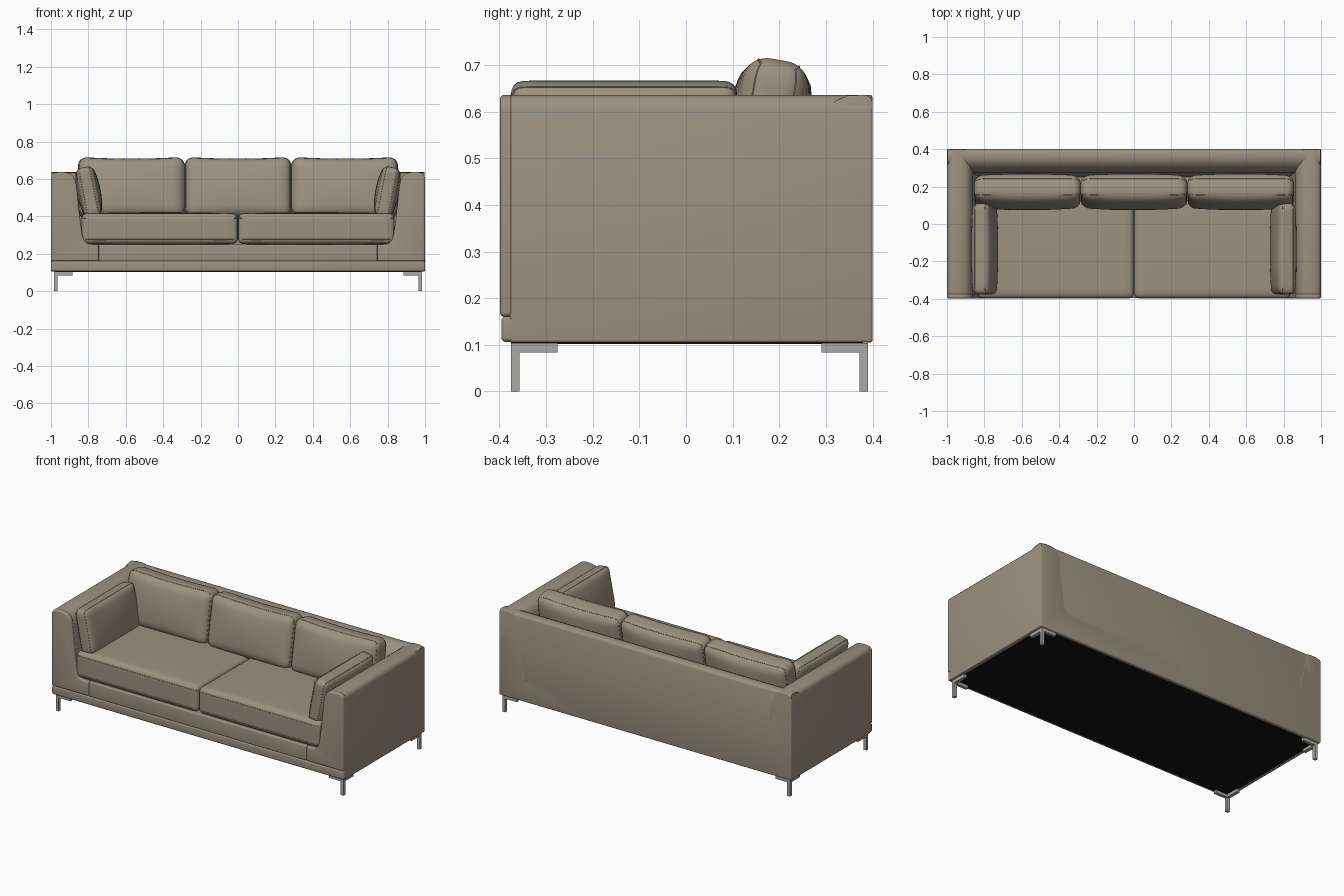
import bpy, bmesh, math
from mathutils import Vector, Euler

cube = bpy.data.objects.get("Cube")
if cube:
    bpy.data.objects.remove(cube, do_unlink=True)


def material(name, rgb, rough):
    m = bpy.data.materials.new(name)
    m.use_nodes = True
    m.diffuse_color = (*rgb, 1)
    bsdf = m.node_tree.nodes["Principled BSDF"]
    bsdf.inputs["Base Color"].default_value = (*rgb, 1)
    bsdf.inputs["Roughness"].default_value = rough
    return m


FABRIC = material("taupe fabric", (0.33, 0.285, 0.22), 0.9)
METAL = material("brushed metal", (0.4, 0.4, 0.38), 0.5)
LINING = material("black lining", (0.006, 0.006, 0.006), 0.9)


def finish(name, bm, mat, angle=40):
    bmesh.ops.recalc_face_normals(bm, faces=bm.faces)
    me = bpy.data.meshes.new(name)
    bm.to_mesh(me)
    bm.free()
    me.materials.append(mat)
    me.shade_smooth()
    me.set_sharp_from_angle(angle=math.radians(angle))
    ob = bpy.data.objects.new(name, me)
    bpy.context.collection.objects.link(ob)
    return ob


def round_edges(bm, radius, segments=4):
    bmesh.ops.recalc_face_normals(bm, faces=bm.faces)
    sharp = [e for e in bm.edges if e.calc_face_angle(0) > math.radians(50)]
    bmesh.ops.bevel(bm, geom=sharp, offset=radius, segments=segments,
                    profile=0.5, affect='EDGES', clamp_overlap=True)


def extrude(name, profile, axis, start, end, radius, mat=FABRIC):
    """Extrude a closed profile along x (profile is y,z) or y (profile is x,z)."""
    bm = bmesh.new()
    place = (lambda a, b: (start, a, b)) if axis == 'x' else (lambda a, b: (a, start, b))
    face = bm.faces.new([bm.verts.new(place(a, b)) for a, b in profile])
    moved = bmesh.ops.extrude_face_region(bm, geom=[face])["geom"]
    step = (end - start, 0, 0) if axis == 'x' else (0, end - start, 0)
    bmesh.ops.translate(bm, vec=step, verts=[v for v in moved if isinstance(v, bmesh.types.BMVert)])
    if radius:
        round_edges(bm, radius)
    return finish(name, bm, mat)


def box(name, x, y, z, radius=0.0, mat=FABRIC):
    profile = [(x[0], z[0]), (x[1], z[0]), (x[1], z[1]), (x[0], z[1])]
    return extrude(name, profile, 'y', y[0], y[1], radius, mat)


def cushion(name, half, radius, puff, place, turn, sag=0.0):
    """Rounded box swollen along its local z, with a welt along both seams."""
    half = Vector(half)

    def shape(p):
        q = Vector([math.sin(c * math.pi / 2) * h for c, h in zip(p, half)])
        core = Vector([max(-h + radius, min(h - radius, c)) for c, h in zip(q, half)])
        d = q - core
        if d.length > 1e-6:
            q = core + d.normalized() * radius
        u, v = q.x / half.x, q.y / half.y
        q.z *= 1 + puff * (1 - u * u) * (1 - v * v)
        q.y -= sag * (1 - u * u) * max(v, 0)
        return q

    bm = bmesh.new()
    bmesh.ops.create_cube(bm, size=2)
    bmesh.ops.subdivide_edges(bm, edges=bm.edges[:], cuts=17, use_grid_fill=True)
    for v in bm.verts:
        v.co = shape(v.co)
    ob = finish(name, bm, FABRIC, 60)
    ob.location, ob.rotation_euler = place, turn

    # Welts follow the cushion outline near its two large faces
    n = 16
    steps = [-1 + 2 * i / n for i in range(n)]
    outline = ([(t, -1) for t in steps] + [(1, t) for t in steps]
               + [(-t, 1) for t in steps] + [(-1, -t) for t in steps])
    curve = bpy.data.curves.new(name + "_welt", 'CURVE')
    curve.dimensions = '3D'
    curve.bevel_depth = 0.0018
    curve.bevel_resolution = 1
    for w in (-0.5, 0.5):
        spline = curve.splines.new('POLY')
        spline.points.add(len(outline) - 1)
        spline.use_cyclic_u = True
        for point, (a, b) in zip(spline.points, outline):
            point.co = (*shape((a, b, w)), 1)
    curve.materials.append(FABRIC)
    welt = bpy.data.objects.new(name + "_welt", curve)
    bpy.context.collection.objects.link(welt)
    welt.location, welt.rotation_euler = place, turn


def mirrored(points, side):
    return [(side * x, z) for x, z in points]


# Inner line of an arm, from the seat deck up over the rounded top
inner = [(0.775, 0.25), (0.805, 0.255), (0.822, 0.27), (0.832, 0.3), (0.845, 0.4),
         (0.862, 0.56), (0.868, 0.59), (0.88, 0.615), (0.9, 0.63), (0.93, 0.636)]
outer = [(0.965, 0.636), (0.985, 0.631), (0.996, 0.62), (1.0, 0.605)]
arm_line = inner + outer

# Main shell: base and both arms in one U-shaped profile
shell = [(1.0, 0.105)] + arm_line[::-1] + mirrored(arm_line, -1) + [(-1.0, 0.105)]
extrude("frame_shell", shell, 'y', -0.378, 0.40, 0.006)

# Backrest with a sloping inner face
back = [(0.40, 0.11), (0.40, 0.62), (0.396, 0.63), (0.385, 0.636), (0.345, 0.634),
        (0.32, 0.622), (0.295, 0.595), (0.275, 0.55), (0.25, 0.25), (0.25, 0.11)]
extrude("backrest", back, 'x', -0.998, 0.998, 0.003)

# Front upholstery: arm facings, apron and lower rail
for side, label in ((1, "left"), (-1, "right")):
    facing = mirrored([(0.745, 0.16), (0.745, 0.25)] + arm_line + [(1.0, 0.16)], side)
    extrude(label + "_arm_facing", facing, 'y', -0.399, -0.37, 0.01)
box("front_apron", (-0.745, 0.745), (-0.396, -0.37), (0.16, 0.25), 0.006)
box("front_rail", (-1, 1), (-0.396, -0.36), (0.106, 0.161), 0.01)

# Dark lining under the frame
box("underside_lining", (-0.975, 0.975), (-0.375, 0.38), (0.102, 0.108), 0, LINING)

# Seat cushions
for side, label in ((1, "left"), (-1, "right")):
    cushion(label + "_seat_cushion", (0.418, 0.28, 0.082), 0.03, 0.08,
            (side * 0.419, -0.118, 0.334), (0, 0, 0))

# Back cushions, leaning against the backrest
for x, label in ((-0.57, "right"), (0, "middle"), (0.57, "left")):
    cushion(label + "_back_cushion", (0.286, 0.165, 0.068), 0.05, 0.33,
            (x, 0.172, 0.552), (math.radians(80), 0, 0), 0.01)

# Side pillows, leaning on the arms
for side, label in ((1, "left"), (-1, "right")):
    cushion(label + "_side_pillow", (0.243, 0.134, 0.045), 0.03, 0.42,
            (side * 0.798, -0.133, 0.531), (math.radians(90 + side * 11), 0, math.radians(90)))

# Corner legs: a post with two mounting bars
for sx, lr in ((1, "left"), (-1, "right")):
    for front, fb in ((True, "front"), (False, "back")):
        y, inward = (-0.375, 1) if front else (0.39, -1)
        xs = lambda a, b: tuple(sorted((sx * a, sx * b)))
        ys = lambda length: tuple(sorted((y, y + inward * length)))
        name = fb + "_" + lr + "_leg"
        box(name, xs(0.965, 0.985), ys(0.018), (0, 0.104), 0, METAL)
        box(name + "_side_bar", xs(0.965, 0.985), ys(0.1), (0.084, 0.104), 0, METAL)
        box(name + "_cross_bar", xs(0.885, 0.985), ys(0.018), (0.084, 0.104), 0, METAL)
